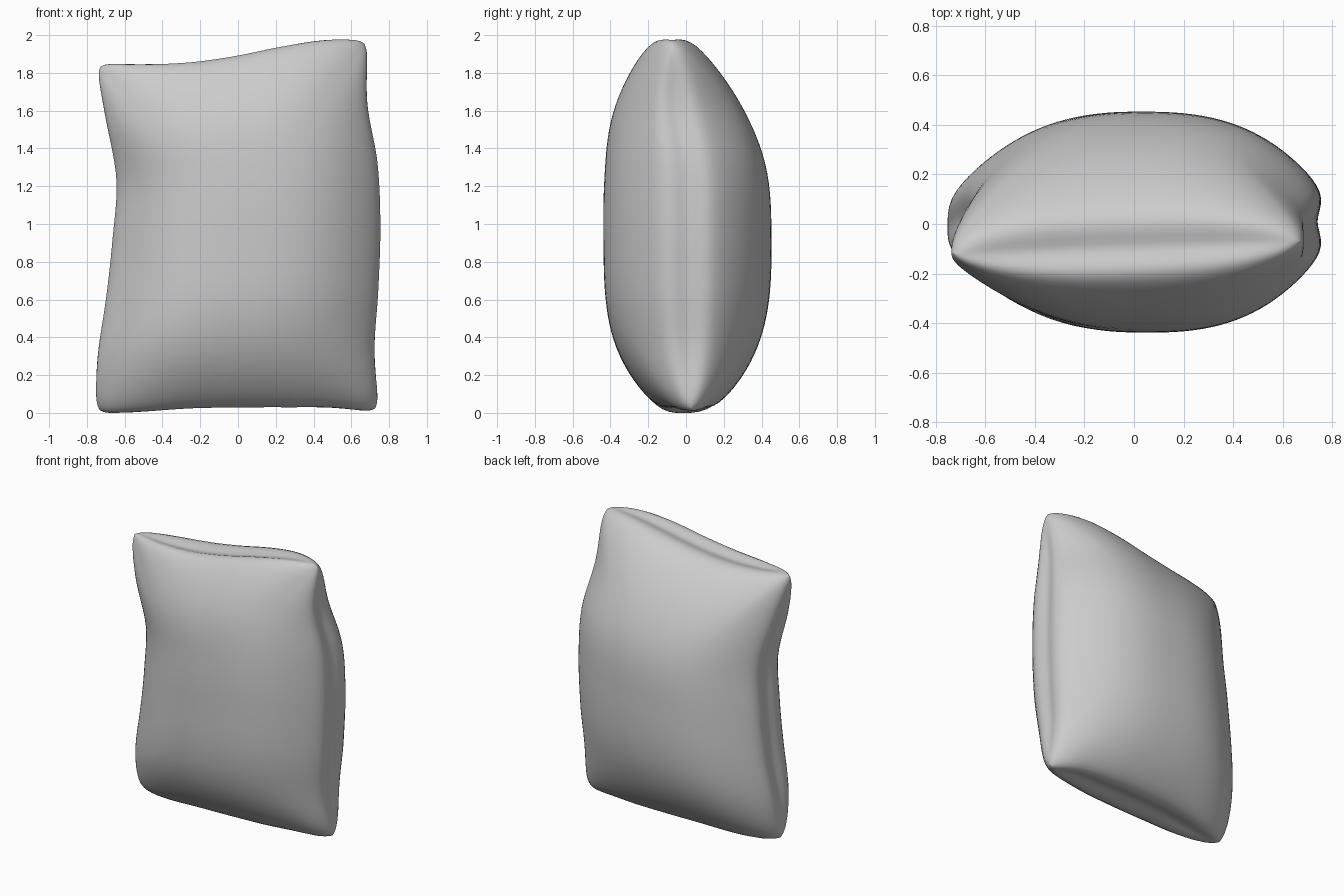
import bpy, bmesh, math

cube = bpy.data.objects.get("Cube")
if cube:
    bpy.data.objects.remove(cube, do_unlink=True)


def curve(values, t):
    """Smooth Catmull-Rom curve through evenly spaced values, t in 0..1."""
    last = len(values) - 1
    i = min(int(t * last), last - 1)
    f = t * last - i
    b, c = values[i], values[i + 1]
    a = values[i - 1] if i > 0 else 2 * b - c
    d = values[i + 2] if i + 2 <= last else 2 * c - b
    return b + 0.5 * f * (c - a + f * (2 * a - 5 * b + 4 * c - d
                                      + f * (3 * (b - c) + d - a)))


# Outline of the cushion seam: side edges from bottom to top, ends from -x to +x
LEFT = [-0.765, -0.735, -0.685, -0.65, -0.63, -0.69, -0.765]
RIGHT = [0.76, 0.715, 0.73, 0.74, 0.725, 0.675, 0.70]
BOTTOM = [0.0, 0.035, 0.06, 0.065, 0.065, 0.055, 0.005]
TOP = [1.88, 1.852, 1.853, 1.885, 1.935, 1.98, 2.005]
# Front-to-back wander of the seam along the two sides
SEAM_LEFT = [-0.02, 0.0, 0.02, 0.02, 0.0, -0.07, -0.125]
SEAM_RIGHT = [0.03, 0.015, 0.01, 0.01, 0.0, -0.055, -0.07]
DEPTH = 0.445
STEPS = 56


def lerp(a, b, t):
    return a + (b - a) * t


def swell(a, b, amount):
    """Push the cloth beside a seam outwards, fading at the corners."""
    return math.copysign(amount, a) * abs(a) ** 8 * (1 - abs(a) ** 40) * (1 - b ** 4)


def cushion_point(u, v, side):
    # Round the corners of the outline
    ur = u * (1 - 0.04 * abs(v) ** 20)
    vr = v * (1 - 0.03 * abs(u) ** 20)
    s, t = (ur + 1) / 2, (vr + 1) / 2
    x = lerp(curve(LEFT, t), curve(RIGHT, t), s) + swell(u, v, 0.06)
    z = lerp(curve(BOTTOM, s), curve(TOP, s), t) + swell(v, u, 0.08)
    # Full in the middle and lower end, pinched at the seam and corners
    fullness = 2.6 if v > 0 else 3.2
    puff = max(0, 1 - abs(u) ** 2.5) * max(0, 1 - abs(v) ** fullness)
    seam = lerp(curve(SEAM_LEFT, t), curve(SEAM_RIGHT, t), s)
    seam *= lerp(0.5, 1, max(abs(u), abs(v)) ** 4)
    return x, seam + side * DEPTH * puff ** 0.55, z


# Front and back panels, denser towards the seam, welded along it
params = [math.sin(math.pi / 2 * (2 * i / STEPS - 1)) for i in range(STEPS + 1)]
bm = bmesh.new()
for side in (-1, 1):
    rows = [[bm.verts.new(cushion_point(u, v, side)) for u in params] for v in params]
    for j in range(STEPS):
        for i in range(STEPS):
            bm.faces.new((rows[j][i], rows[j][i + 1],
                          rows[j + 1][i + 1], rows[j + 1][i]))
bmesh.ops.remove_doubles(bm, verts=bm.verts, dist=0.00002)
bmesh.ops.recalc_face_normals(bm, faces=bm.faces)

# Rest the cushion on the ground
low = min(v.co.z for v in bm.verts)
bmesh.ops.translate(bm, verts=bm.verts, vec=(0, 0, -low))
for f in bm.faces:
    f.smooth = True

mesh = bpy.data.meshes.new("cushion")
bm.to_mesh(mesh)
bm.free()
cushion = bpy.data.objects.new("cushion", mesh)
bpy.context.collection.objects.link(cushion)

# Plain grey cloth
cloth = bpy.data.materials.new("grey cloth")
cloth.use_nodes = True
colour = (0.6, 0.6, 0.6, 1)
cloth.diffuse_color = colour
bsdf = next(n for n in cloth.node_tree.nodes if n.type == "BSDF_PRINCIPLED")
bsdf.inputs["Base Color"].default_value = colour
bsdf.inputs["Roughness"].default_value = 0.8
mesh.materials.append(cloth)
